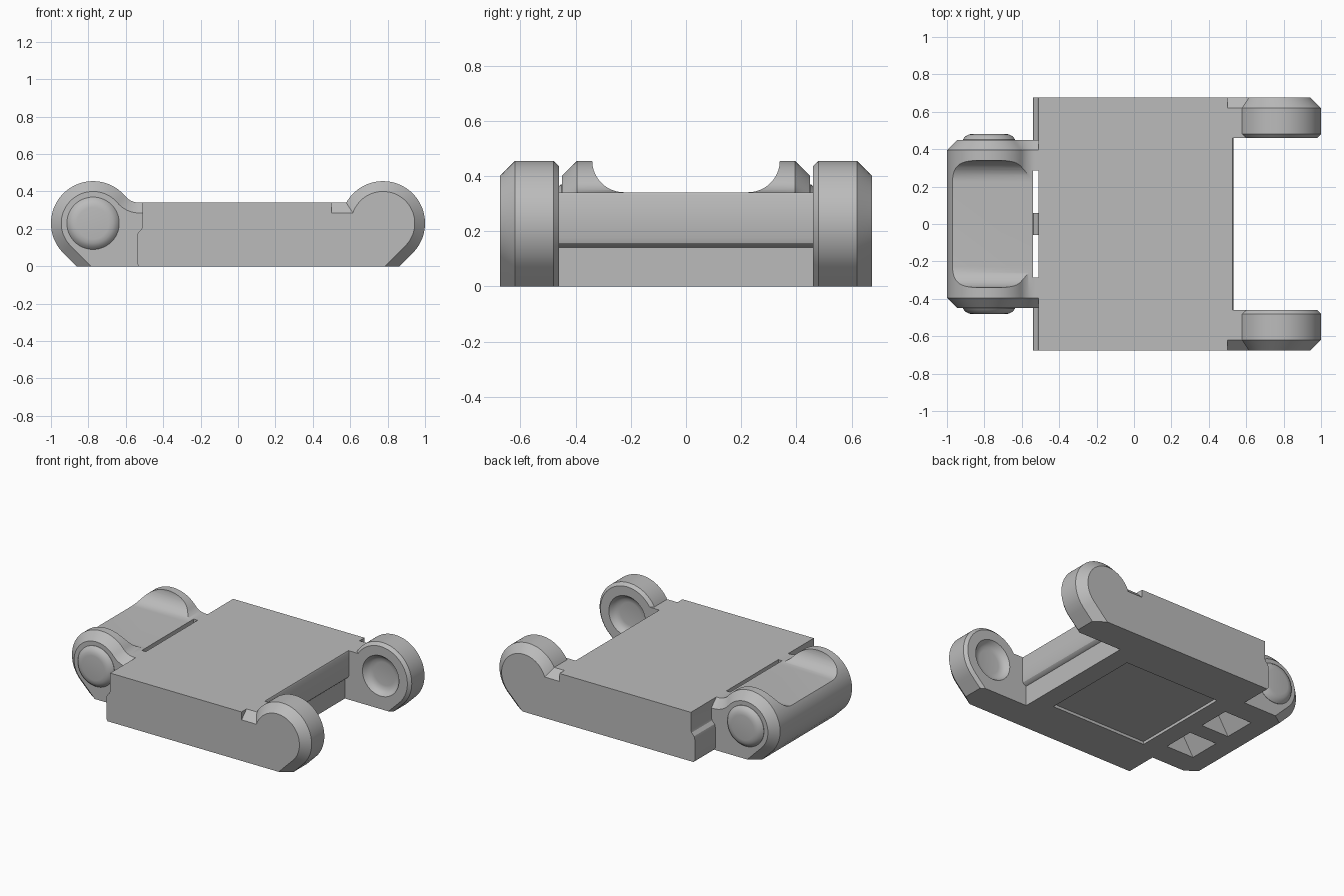
import bpy, bmesh
from math import radians, degrees, sin, cos, asin, atan2, sqrt, pi

cube = bpy.data.objects.get("Cube")
if cube:
    bpy.data.objects.remove(cube, do_unlink=True)

GREY = (0.5, 0.5, 0.5, 1)
mat = bpy.data.materials.new("plain_grey")
mat.use_nodes = True
mat.diffuse_color = GREY
mat.node_tree.nodes["Principled BSDF"].inputs["Base Color"].default_value = GREY

HX, HZ = 0.775, 0.23        # hinge axis
R, CH = 0.225, 0.055        # hinge radius, edge chamfer
TOP = 0.34                  # deck height
WIDE = 0.675                # half width of the body
EDGE = -0.51                # where the barrel meets the body


def finish(name, bm):
    bmesh.ops.recalc_face_normals(bm, faces=bm.faces)
    mesh = bpy.data.meshes.new(name)
    bm.to_mesh(mesh)
    bm.free()
    mesh.materials.append(mat)
    ob = bpy.data.objects.new(name, mesh)
    bpy.context.collection.objects.link(ob)
    return ob


def loft(name, rings, axis="y"):
    """Join (position, outline) rings along an axis and cap both ends."""
    bm = bmesh.new()
    loops = []
    for t, pts in rings:
        loops.append([bm.verts.new((a, t, b) if axis == "y" else (t, a, b)) for a, b in pts])
    n = len(loops[0])
    for p, q in zip(loops, loops[1:]):
        for i in range(n):
            j = (i + 1) % n
            bm.faces.new((p[i], p[j], q[j], q[i]))
    bm.faces.new(loops[0])
    bm.faces.new(loops[-1])
    return finish(name, bm)


def arc(cx, cz, r, a0, a1, n):
    return [(cx + r * cos(radians(a0 + (a1 - a0) * i / n)),
             cz + r * sin(radians(a0 + (a1 - a0) * i / n))) for i in range(n + 1)]


def lathe(name, x, side, profile):
    """Round part about the hinge axis from (radius, y) pairs."""
    return loft(name, [(side * y, arc(x, HZ, r, 0, 352.5, 47)) for r, y in profile])


def box(name, x, y, z):
    return loft(name, [(t, [(x[0], z[0]), (x[1], z[0]), (x[1], z[1]), (x[0], z[1])]) for t in y])


def cut(target, cutter):
    mod = target.modifiers.new("cut", "BOOLEAN")
    mod.operation, mod.solver, mod.object = "DIFFERENCE", "EXACT", cutter
    bpy.context.view_layer.objects.active = target
    bpy.ops.object.modifier_apply(modifier=mod.name)


def arm_outline(r, top):
    a = 180 - degrees(asin((top - HZ) / r))
    return ([(0.5, 0), (HX + r * sqrt(2) - HZ, 0)]
            + arc(HX, HZ, r, -45, a, 48) + [(0.5, top)])


def barrel_outline(r):
    reach, rise = R + 0.1, TOP + 0.1 - HZ
    run = sqrt(reach ** 2 - rise ** 2)
    a = degrees(atan2(rise, run))
    fillet = arc(run - HX, HZ + rise, reach - r, 180 + a, 270, 12)
    return ([(EDGE, 0), (HZ - HX - r * sqrt(2), 0)]
            + arc(-HX, HZ, r, 225, a, 48) + fillet + [(EDGE, fillet[-1][1])])


parts, cutters = [], []

# Body slab with a stepped rear edge
step = [(-0.53, 0), (-0.54, 0.015), (-0.54, 0.16), (-0.535, 0.18),
        (-0.515, 0.2), (EDGE, 0.22), (EDGE, TOP), (0.5, TOP), (0.5, 0)]
body = loft("body", [(-WIDE, step), (WIDE, step)])
parts.append(body)

# Overhanging lip between the arms
lip_pts = [(0.5, 0.14), (0.515, 0.145), (0.527, 0.157), (0.532, 0.175),
           (0.532, 0.33), (0.527, TOP), (0.5, TOP)]
parts.append(loft("deck_lip", [(-0.46, lip_pts), (0.46, lip_pts)]))

# Shallow square panel under the body
panel = box("panel_cutter", (-0.38, 0.36), (-0.36, 0.36), (-0.1, 0.02))
cut(body, panel)
cutters.append(panel)

# Hinge barrel with chamfered ends
barrel = loft("hinge_barrel", [(-0.45, barrel_outline(R - CH)), (CH - 0.45, barrel_outline(R)),
                               (0.45 - CH, barrel_outline(R)), (0.45, barrel_outline(R - CH))])
parts.append(barrel)

# Saddle in the middle of the barrel, coved at both ends
cove = arc(0.225, TOP + 0.116, 0.115, 0, -90, 16)
saddle_pts = [(0.34, 0.6)] + cove + [(-y, z) for y, z in reversed(cove)] + [(-0.34, 0.6)]
saddle = loft("saddle_cutter", [(-1.2, saddle_pts), (-0.5, saddle_pts)], "x")
cut(barrel, saddle)
cutters.append(saddle)

# Slot across the deck, opening into two ramped pits below
slot = box("slot_cutter", (-0.54, EDGE), (-0.285, 0.285), (0.17, 0.5))
cut(barrel, slot)
cutters.append(slot)
ramp = [(-0.73, -0.01), (EDGE, -0.01), (EDGE, 0.3), (-0.54, 0.3)]
for side in (-1, 1):
    pit = loft("pit_cutter", [(side * 0.058, ramp), (side * 0.285, ramp)])
    cut(barrel, pit)
    cut(body, pit)
    cutters.append(pit)

for side, label in ((-1, "right"), (1, "left")):
    # Arm with a wide outer chamfer and a narrow inner one
    arm = loft(label + "_arm", [(side * 0.46, arm_outline(R - 0.02, TOP)),
                                (side * 0.48, arm_outline(R, TOP)),
                                (side * (WIDE - CH), arm_outline(R, TOP)),
                                (side * WIDE, arm_outline(R - CH, TOP - CH))])
    # Socket in the arm and matching domed pin on the barrel
    socket = lathe("socket_cutter", HX, side, [(0.145, 0.44), (0.14, 0.46), (0.125, 0.482),
                                               (0.105, 0.496), (0.08, 0.5)])
    cut(arm, socket)
    cutters.append(socket)
    parts.append(arm)
    parts.append(lathe(label + "_pin", -HX, side, [(0.14, 0.44), (0.14, 0.452), (0.127, 0.468),
                                                   (0.107, 0.479), (0.085, 0.482)]))

for ob in cutters:
    bpy.data.objects.remove(ob, do_unlink=True)

# Smooth the round surfaces, keep the edges crisp
bpy.ops.object.select_all(action="DESELECT")
for ob in parts:
    ob.select_set(True)
bpy.context.view_layer.objects.active = body
bpy.ops.object.shade_smooth_by_angle(angle=radians(28))
